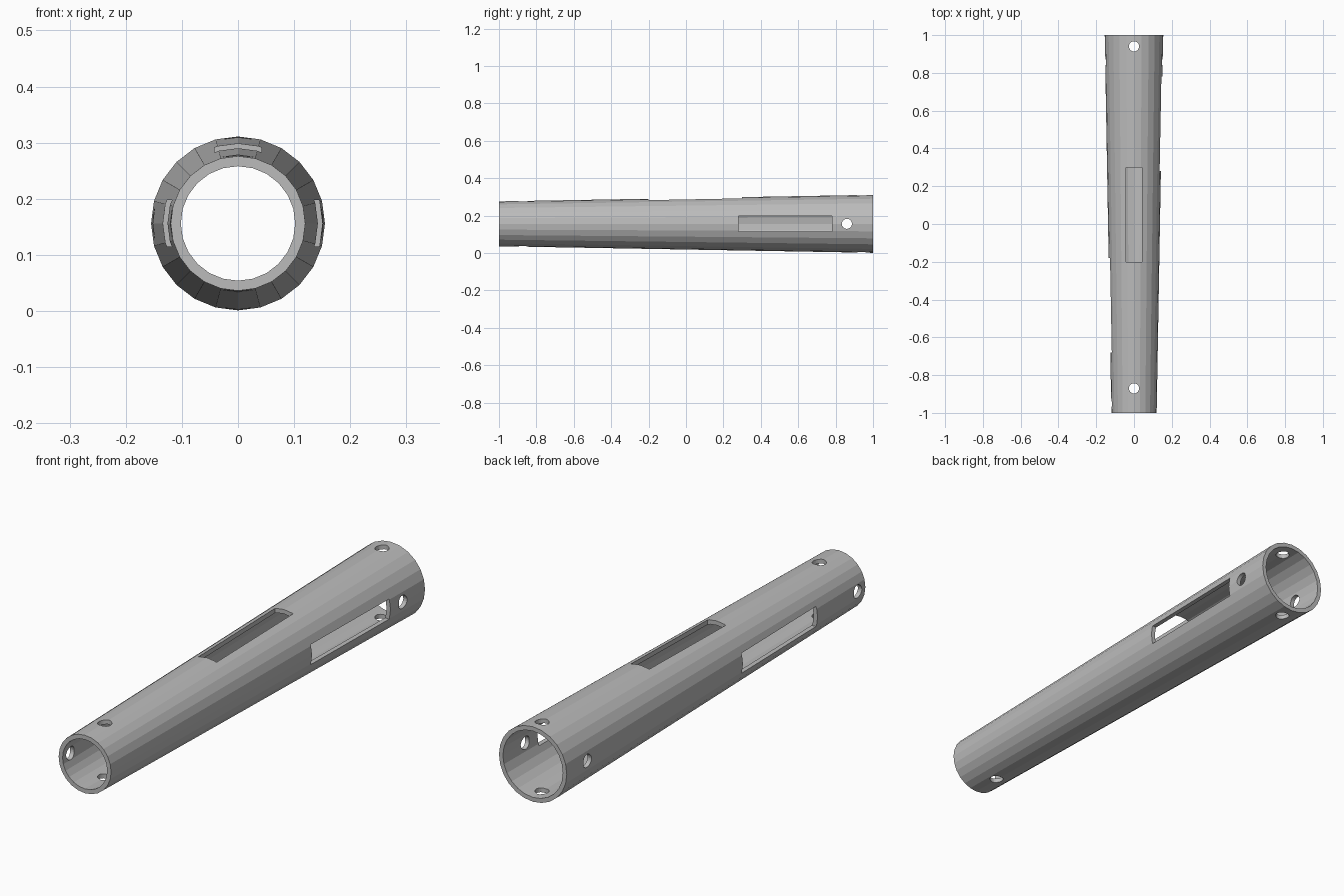
import bpy, bmesh, math
from mathutils import Matrix, Vector

cube = bpy.data.objects.get("Cube")
if cube:
    bpy.data.objects.remove(cube)

SIDES = 24
AXIS_Z = 0.156
R_FRONT, R_BACK, WALL = 0.12, 0.155, 0.018

grey = bpy.data.materials.new("plain grey")
grey.use_nodes = True
colour = (0.5, 0.5, 0.5, 1)
grey.diffuse_color = colour
grey.node_tree.nodes["Principled BSDF"].inputs["Base Color"].default_value = colour


def make_object(name, bm):
    bmesh.ops.recalc_face_normals(bm, faces=bm.faces)
    mesh = bpy.data.meshes.new(name)
    bm.to_mesh(mesh)
    bm.free()
    obj = bpy.data.objects.new(name, mesh)
    bpy.context.collection.objects.link(obj)
    mesh.materials.append(grey)
    return obj


# Tapered tube, open at both ends
bm = bmesh.new()
section = [(R_FRONT, -1), (R_BACK, 1), (R_BACK - WALL, 1), (R_FRONT - WALL, -1)]
rings = []
for radius, y in section:
    angles = [math.tau * i / SIDES for i in range(SIDES)]
    rings.append([bm.verts.new((radius * math.cos(a), y, AXIS_Z + radius * math.sin(a)))
                  for a in angles])
for k, ring in enumerate(rings):
    following = rings[(k + 1) % len(rings)]
    for i in range(SIDES):
        j = (i + 1) % SIDES
        bm.faces.new((ring[i], ring[j], following[j], following[i]))
tube = make_object("tapered_tube", bm)


def cut(name, bm):
    cutter = make_object(name, bm)
    cutter.hide_render = True
    cutter.hide_viewport = True
    mod = tube.modifiers.new(name, "BOOLEAN")
    mod.operation = "DIFFERENCE"
    mod.solver = "EXACT"
    mod.object = cutter


# Round pin holes pass through both walls
def pin_hole(name, y, sideways):
    bm = bmesh.new()
    turn = Matrix.Rotation(math.pi / 2, 4, "Y") if sideways else Matrix()
    bmesh.ops.create_cone(bm, cap_ends=True, segments=24, radius1=0.027, radius2=0.027,
                          depth=0.5, matrix=Matrix.Translation((0, y, AXIS_Z)) @ turn)
    cut(name, bm)


pin_hole("back_upright_hole", 0.94, False)
pin_hole("front_upright_hole", -0.87, False)
pin_hole("back_side_hole", 0.86, True)
pin_hole("front_side_hole", -0.95, True)


# Long slots pass through one wall only
def slot(name, y, direction):
    bm = bmesh.new()
    centre = Vector((0, y, AXIS_Z)) + Vector(direction) * 0.15
    size = [0.2 if d else 0.083 for d in direction]
    size[1] = 0.5
    bmesh.ops.create_cube(bm, size=1, matrix=Matrix.Translation(centre) @ Matrix.Diagonal((*size, 1)))
    cut(name, bm)


slot("top_slot", 0.05, (0, 0, 1))
slot("left_slot", 0.53, (1, 0, 0))
slot("right_slot", -0.43, (-1, 0, 0))

# Apply the cuts
bpy.context.view_layer.update()
evaluated = tube.evaluated_get(bpy.context.evaluated_depsgraph_get())
finished = bpy.data.meshes.new_from_object(evaluated)
tube.modifiers.clear()
tube.data = finished
for obj in [o for o in bpy.context.collection.objects if o.hide_render]:
    bpy.data.objects.remove(obj)
